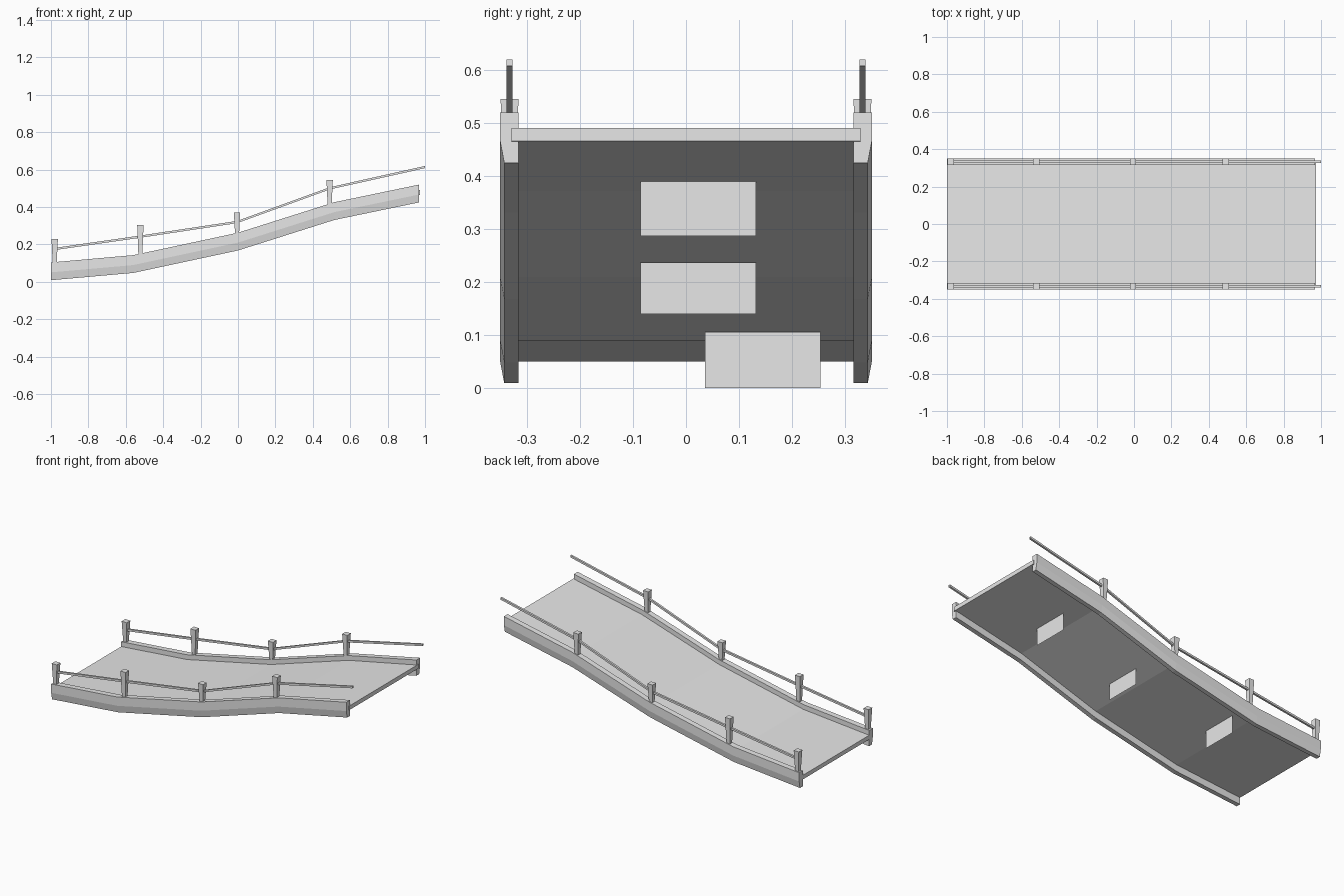
import bpy, bmesh
from mathutils import Vector

if "Cube" in bpy.data.objects:
    bpy.data.objects.remove(bpy.data.objects["Cube"])

grey = bpy.data.materials.new("light grey")
grey.diffuse_color = (0.8, 0.8, 0.8, 1)
grey.use_nodes = True
grey.node_tree.nodes["Principled BSDF"].inputs["Base Color"].default_value = grey.diffuse_color


def finish(bm, name, recalc=True):
    if recalc:
        bmesh.ops.recalc_face_normals(bm, faces=bm.faces[:])
    me = bpy.data.meshes.new(name)
    bm.to_mesh(me)
    bm.free()
    me.materials.append(grey)
    ob = bpy.data.objects.new(name, me)
    bpy.context.collection.objects.link(ob)
    return ob


def sweep(name, path, section):
    """Sweep a closed (y, dz) section along an (x, z) path, keeping it vertical."""
    bm = bmesh.new()
    rings = [[bm.verts.new((x, y, z + dz)) for y, dz in section] for x, z in path]
    n = len(section)
    for a, b in zip(rings, rings[1:]):
        for i in range(n):
            j = (i + 1) % n
            bm.faces.new((a[i], a[j], b[j], b[i]))
    bm.faces.new(rings[0])
    bm.faces.new(rings[-1][::-1])
    return finish(bm, name)


def rect(y0, y1, z0, z1):
    return [(y0, z0), (y1, z0), (y1, z1), (y0, z1)]


# Ramp line (underside of the side beams)
ramp = [(-1, 0.009), (-0.56, 0.048), (0, 0.168), (0.515, 0.331), (0.968, 0.425)]

# Walking deck
deck_path = ramp[:-1] + [(0.973, 0.425)]
sweep("deck", deck_path, rect(-0.329, 0.329, 0.041, 0.066))

posts = [(-0.98, 0.095, 0.228), (-0.522, 0.14, 0.305),
         (-0.005, 0.25, 0.37), (0.49, 0.405, 0.545)]
rail = [(-0.98, 0.176), (-0.522, 0.242), (-0.005, 0.32), (0.49, 0.5), (1.0, 0.614)]

for s, side in ((-1, "front"), (1, "back")):
    # Side beam with a slanted lower outer edge
    section = [(0.316, 0), (0.343, 0), (0.351, 0.042), (0.351, 0.095), (0.316, 0.095)]
    sweep(side + "_beam", ramp, [(s * y, z) for y, z in section])
    # Handrail
    sweep(side + "_handrail", rail, rect(s * 0.333 - 0.006, s * 0.333 + 0.006, -0.006, 0.006))
    # Posts, wider at the top
    for k, (x, z0, z1) in enumerate(posts):
        bm = bmesh.new()
        bmesh.ops.create_cube(bm, size=1)
        for v in bm.verts:
            top = v.co.z > 0
            w = 0.034 if top else 0.021
            v.co = Vector((x + v.co.x * w, s * 0.333 + v.co.y * w, z1 if top else z0))
        finish(bm, f"{side}_post_{k + 1}")

# Thin upright sheets hanging under the deck, facing the high end
for k, (x, y, z0, z1) in enumerate([(-0.47, 0.145, 0, 0.106),
                                    (0.097, 0.023, 0.14, 0.237),
                                    (0.6, 0.023, 0.287, 0.39)]):
    bm = bmesh.new()
    bm.faces.new([bm.verts.new((x, y + dy, z)) for dy, z in rect(-0.109, 0.109, z0, z1)])
    finish(bm, f"under_sheet_{k + 1}", recalc=False)
